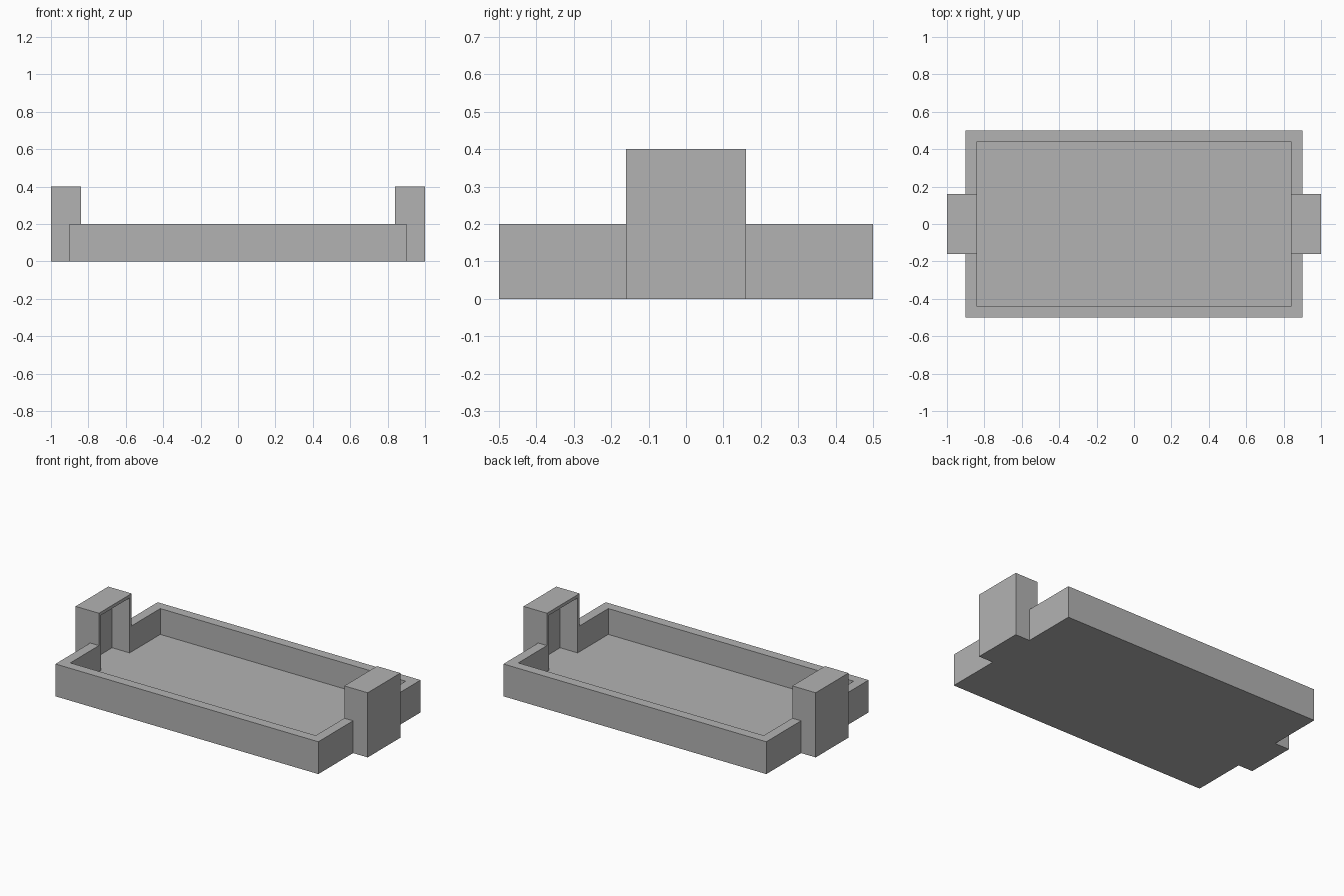
import bpy
import bmesh
from mathutils import Vector

cube = bpy.data.objects.get("Cube")
if cube:
    bpy.data.objects.remove(cube, do_unlink=True)

grey = bpy.data.materials.new("plain_grey")
grey.use_nodes = True
colour = (0.45, 0.45, 0.45, 1)
grey.diffuse_color = colour
grey.node_tree.nodes["Principled BSDF"].inputs["Base Color"].default_value = colour


def box(name, low, high):
    """Box between two opposite corners."""
    low, high = Vector(low), Vector(high)
    bm = bmesh.new()
    bmesh.ops.create_cube(bm, size=1)
    bmesh.ops.scale(bm, vec=high - low, verts=bm.verts)
    bmesh.ops.translate(bm, vec=(low + high) / 2, verts=bm.verts)
    mesh = bpy.data.meshes.new(name)
    bm.to_mesh(mesh)
    bm.free()
    mesh.materials.append(grey)
    obj = bpy.data.objects.new(name, mesh)
    bpy.context.collection.objects.link(obj)
    return obj


def combine(target, part, operation):
    """Join or cut with a part, then remove the part."""
    mod = target.modifiers.new(operation.lower(), "BOOLEAN")
    mod.operation = operation
    mod.solver = "EXACT"
    mod.object = part
    bpy.context.view_layer.objects.active = target
    bpy.ops.object.modifier_apply(modifier=mod.name)
    bpy.data.objects.remove(part, do_unlink=True)


FLOOR = 0.04      # floor thickness
INNER = 0.84      # inner face of the end walls and towers

# Shallow tray with a hollow middle
tray = box("walled_tray", (-0.9, -0.5, 0), (0.9, 0.5, 0.2))
cavity = box("cavity", (-INNER, -0.44, FLOOR), (INNER, 0.44, 0.6))
combine(tray, cavity, "DIFFERENCE")

# End towers, each with a niche opening onto the floor
for side in (-1, 1):
    xs = sorted((side * INNER, side))
    tower = box("end_tower", (xs[0], -0.16, 0), (xs[1], 0.16, 0.4))
    combine(tray, tower, "UNION")
    xs = sorted((side * 0.7, side * 0.96))
    niche = box("niche", (xs[0], -0.14, FLOOR), (xs[1], 0.14, 0.38))
    combine(tray, niche, "DIFFERENCE")

# Merge coplanar faces left by the cuts
bm = bmesh.new()
bm.from_mesh(tray.data)
bmesh.ops.remove_doubles(bm, verts=bm.verts, dist=0.0001)
bmesh.ops.dissolve_limit(bm, angle_limit=0.01, verts=bm.verts, edges=bm.edges)
bmesh.ops.recalc_face_normals(bm, faces=bm.faces)
bm.to_mesh(tray.data)
bm.free()
